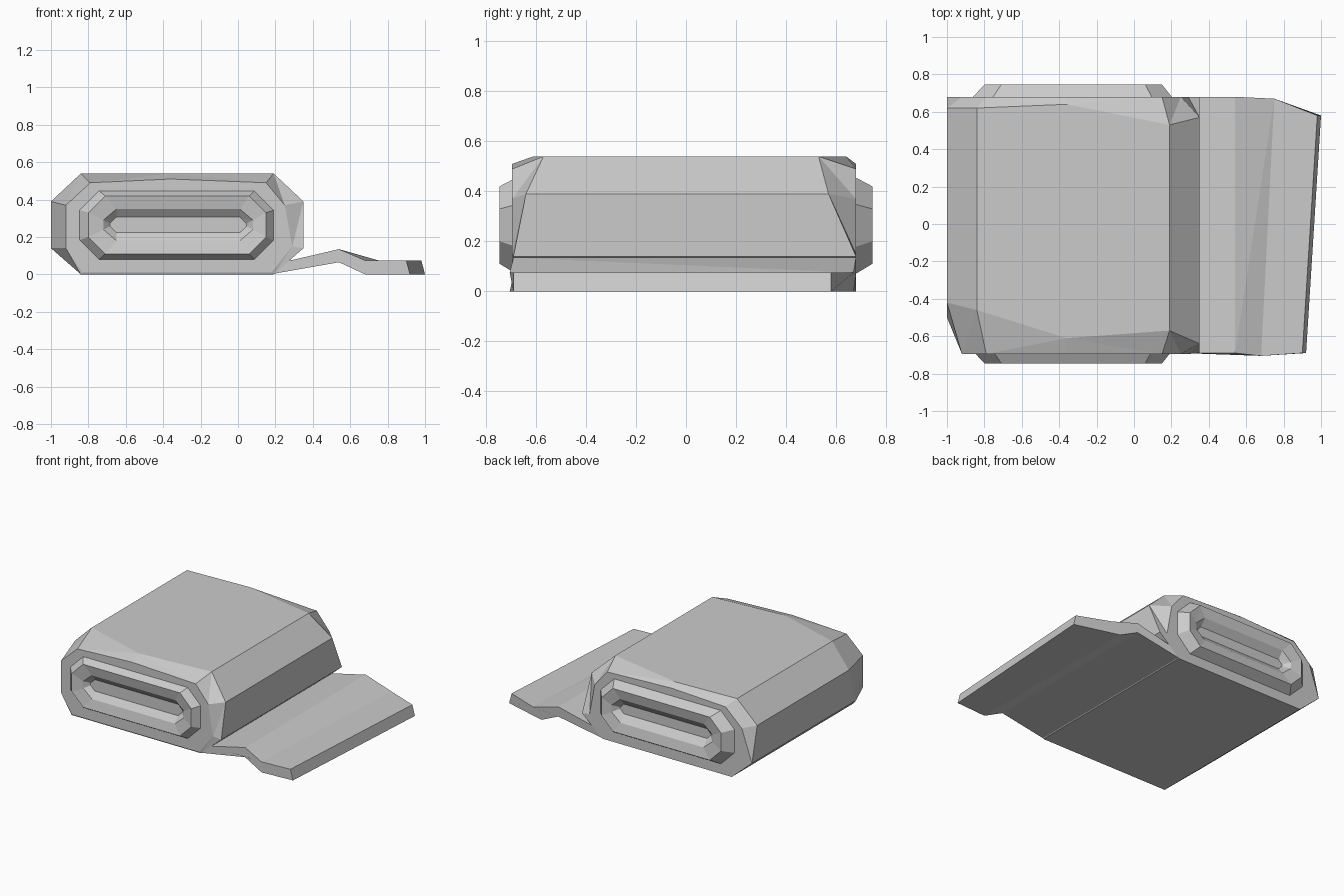
import bpy, bmesh

if "Cube" in bpy.data.objects:
    bpy.data.objects.remove(bpy.data.objects["Cube"])


def loft(name, rings):
    """Skin a list of equal-length vertex rings and cap both ends."""
    bm = bmesh.new()
    rows = [[bm.verts.new(p) for p in ring] for ring in rings]
    n = len(rows[0])
    for a, b in zip(rows, rows[1:]):
        for i in range(n):
            j = (i + 1) % n
            bm.faces.new((a[i], a[j], b[j], b[i]))
    bm.faces.new(rows[0])
    bm.faces.new(rows[-1])
    # split warped quads into clean flat facets
    bmesh.ops.triangulate(bm, faces=[f for f in bm.faces if len(f.verts) == 4])
    bmesh.ops.recalc_face_normals(bm, faces=bm.faces)
    bmesh.ops.dissolve_limit(bm, angle_limit=0.005, verts=bm.verts, edges=bm.edges)
    me = bpy.data.meshes.new(name)
    bm.to_mesh(me)
    bm.free()
    ob = bpy.data.objects.new(name, me)
    bpy.context.collection.objects.link(ob)
    return ob


def octagon(x0, x1, z0, z1, cx, cz, y):
    """Chamfered rectangle at depth y."""
    pts = [(x0 + cx, z0), (x1 - cx, z0), (x1, z0 + cz), (x1, z1 - cz),
           (x1 - cx, z1), (x0 + cx, z1), (x0, z1 - cz), (x0, z0 + cz)]
    return [(x, y, z) for x, z in pts]


# rolled body: x, z, front y, back y of each outline corner
outline = [(-0.84, 0, -0.69, 0.68), (0.19, 0, -0.69, 0.68),
           (0.35, 0.14, -0.69, 0.68), (0.35, 0.39, -0.64, 0.57),
           (0.19, 0.54, -0.57, 0.53), (-0.36, 0.54, -0.61, 0.64),
           (-0.84, 0.54, -0.46, 0.62), (-1, 0.39, -0.42, 0.62),
           (-1, 0.14, -0.50, 0.68)]
# inner edge of the crumpled end
lip = [(-0.83, 0.01), (0.18, 0.01), (0.29, 0.15), (0.25, 0.37), (0.15, 0.49),
       (-0.36, 0.51), (-0.79, 0.49), (-0.92, 0.37), (-0.92, 0.14)]
front = [(x, f, z) for x, z, f, b in outline]
back = [(x, b, z) for x, z, f, b in outline]
loft("rolled_body", [[(x, -0.695, z) for x, z in lip], front, back,
                     [(x, 0.68, z) for x, z in lip]])

# inner roll showing at both ends: bevelled rim with a sunken slot
rings = [(-0.68, 0.04, 0.23, 0.30, 0.03, 0.03, 0.69),
         (-0.72, 0.08, 0.18, 0.35, 0.07, 0.06, 0.73),
         (-0.80, 0.15, 0.11, 0.42, 0.09, 0.09, 0.745),
         (-0.87, 0.21, 0.065, 0.46, 0.11, 0.11, 0.67)]
for name, s in (("front_inner_roll", -1), ("back_inner_roll", 1)):
    loft(name, [octagon(*r[:6], s * r[6]) for r in rings])

# loose flap lying on the ground: x, y, z of both side edges
flap_front = [(0.17, -0.69, 0), (0.54, -0.69, 0.065), (0.68, -0.705, 0),
              (0.92, -0.69, 0), (0.90, -0.69, 0.075), (0.68, -0.705, 0.075),
              (0.54, -0.69, 0.135), (0.26, -0.69, 0.07), (0.17, -0.69, 0.06)]
flap_back = [(0.17, 0.68, 0), (0.54, 0.68, 0.065), (0.68, 0.67, 0),
             (1.0, 0.58, 0), (0.98, 0.58, 0.075), (0.75, 0.67, 0.075),
             (0.54, 0.68, 0.135), (0.26, 0.68, 0.07), (0.17, 0.68, 0.06)]
loft("loose_flap", [flap_front, flap_back])
